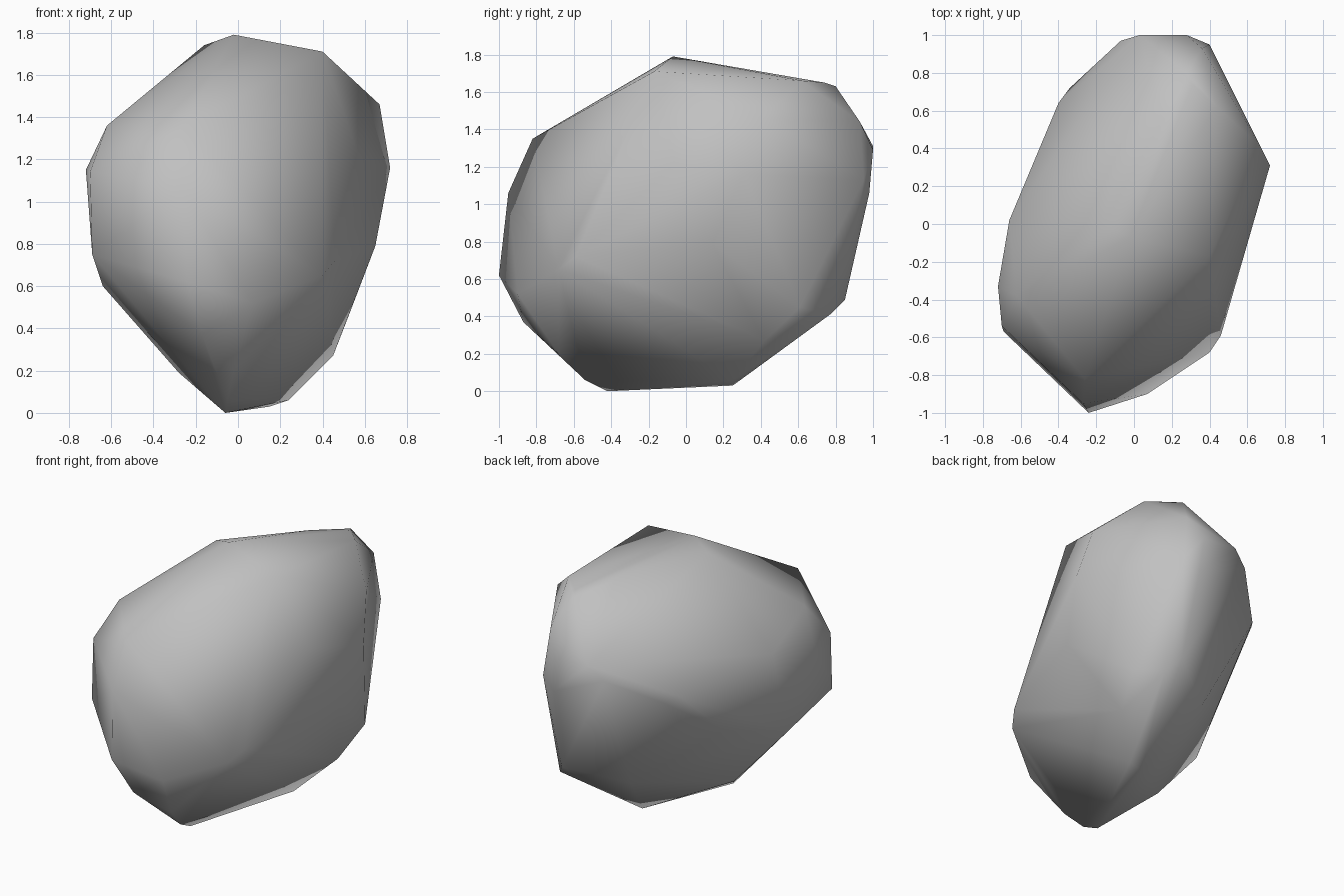
import bpy
import bmesh
import math
from mathutils import Vector

# Remove the default cube only
default_cube = bpy.data.objects.get("Cube")
if default_cube:
    bpy.data.objects.remove(default_cube, do_unlink=True)

# Corner points of the boulder, in hundredths of a unit, grouped by region
CORNERS = {
    "crown": [(-2, -7, 179), (-16, 0, 174), (40, -17, 171), (15, 55, 168),
              (44, 62, 166), (31, 74, 165), (28, 80, 163)],
    "front_brow": [(-26, -82, 135), (-62, -38, 136), (-27, -95, 106)],
    "right_flank": [(-72, -33, 115), (-70, -54, 114), (-69, -57, 75),
                    (-64, -17, 60), (-66, 2, 120), (-40, 64, 108)],
    "nose": [(-24, -100, 62), (7, -90, 52), (-17, -87, 37)],
    "left_flank": [(67, 41, 146), (72, 31, 116), (57, -6, 122), (65, 14, 79),
                   (46, -59, 72), (40, -68, 65), (52, 61, 45)],
    "back": [(36, 93, 144), (28, 100, 129), (3, 100, 131), (-7, 97, 122),
             (-34, 72, 105), (40, 95, 113), (30, 98, 106), (33, 85, 49),
             (40, 77, 41)],
    "back_ledge": [(-2, 62, 39), (-36, 39, 70), (-46, 25, 72)],
    "underside": [(-6, -42, 0), (-5, -54, 6), (-2, -68, 20),
                  (-28, -11, 19), (15, 25, 3), (24, 25, 6), (45, 42, 27)],
}


def make_material(name, colour):
    """Plain flat colour shown in both the viewport and renders."""
    material = bpy.data.materials.new(name)
    material.use_nodes = True
    material.diffuse_color = colour
    for node in material.node_tree.nodes:
        if node.type == "BSDF_PRINCIPLED":
            node.inputs["Base Color"].default_value = colour
            node.inputs["Roughness"].default_value = 0.9
    return material


def make_hull(name, points, material):
    """Wrap a tight faceted skin around the given points."""
    bm = bmesh.new()
    for point in points:
        bm.verts.new(point)
    bmesh.ops.convex_hull(bm, input=bm.verts[:])
    loose = [vert for vert in bm.verts if not vert.link_faces]
    bmesh.ops.delete(bm, geom=loose, context="VERTS")
    bmesh.ops.recalc_face_normals(bm, faces=bm.faces[:])
    mesh = bpy.data.meshes.new(name)
    bm.to_mesh(mesh)
    bm.free()
    mesh.materials.append(material)
    obj = bpy.data.objects.new(name, mesh)
    bpy.context.collection.objects.link(obj)
    return obj


# Boulder: one weathered stone with soft facets
stone_grey = make_material("stone_grey", (0.53, 0.53, 0.53, 1.0))
corners = [Vector(corner) / 100 for group in CORNERS.values() for corner in group]
boulder = make_hull("boulder", corners, stone_grey)

# Smooth the facets and keep only the hardest breaks crisp
bpy.ops.object.select_all(action="DESELECT")
boulder.select_set(True)
bpy.context.view_layer.objects.active = boulder
bpy.ops.object.shade_smooth_by_angle(angle=math.radians(75))
